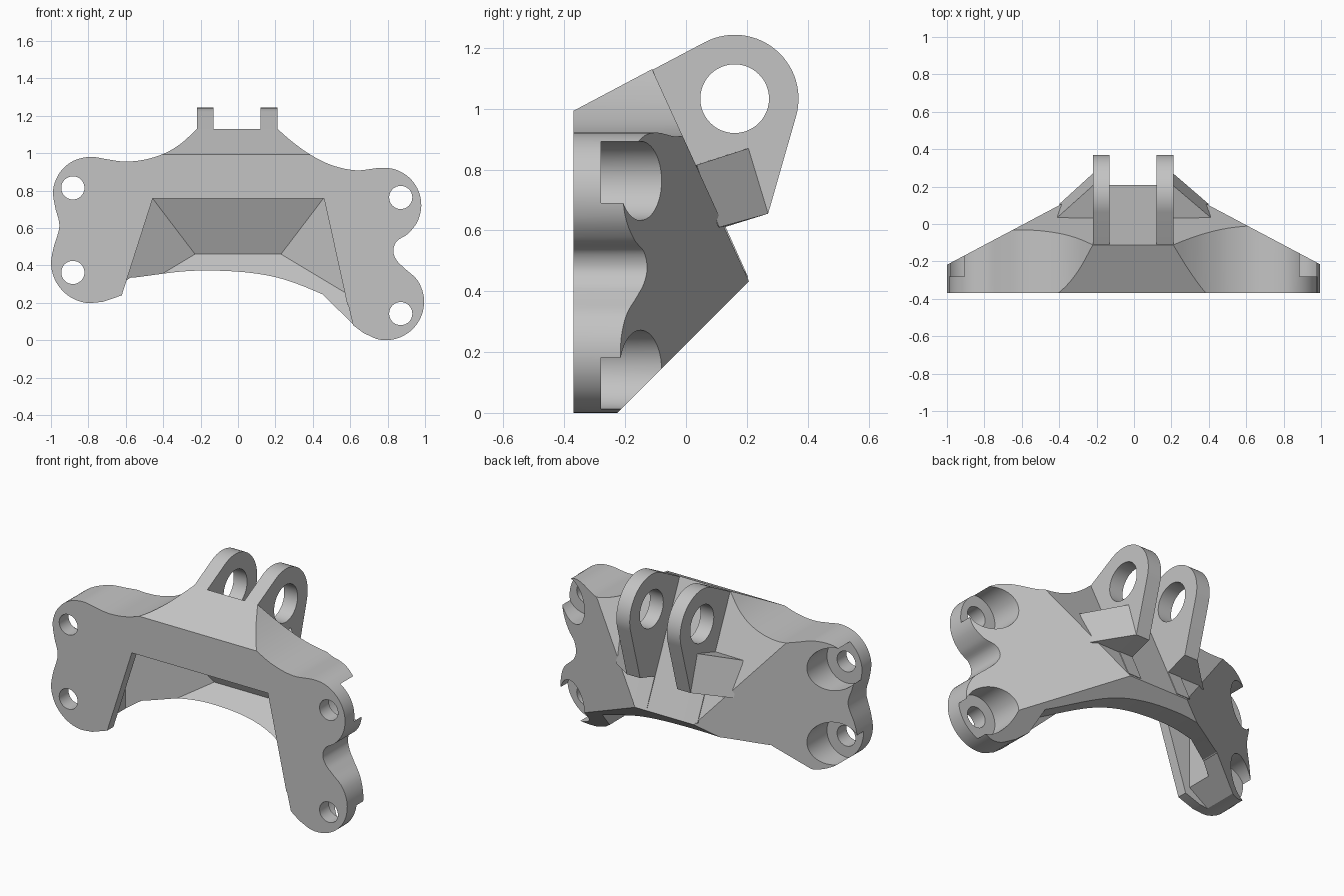
import bpy, bmesh, math
from mathutils import Vector

if "Cube" in bpy.data.objects:
    bpy.data.objects.remove(bpy.data.objects["Cube"], do_unlink=True)

steel = bpy.data.materials.new("matte grey metal")
steel.use_nodes = True
steel.diffuse_color = (0.55, 0.55, 0.55, 1)
steel.node_tree.nodes["Principled BSDF"].inputs["Base Color"].default_value = (0.55, 0.55, 0.55, 1)


def finish(bm, name):
    bmesh.ops.recalc_face_normals(bm, faces=bm.faces)
    mesh = bpy.data.meshes.new(name)
    bm.to_mesh(mesh)
    bm.free()
    mesh.materials.append(steel)
    obj = bpy.data.objects.new(name, mesh)
    bpy.context.collection.objects.link(obj)
    return obj


def prism(name, points, axis, start, end):
    """Extrude a closed 2D outline along x (outline in y, z) or y (outline in x, z)."""
    bm = bmesh.new()
    place = (lambda p: (start, p[0], p[1])) if axis == "x" else (lambda p: (p[0], start, p[1]))
    face = bm.faces.new([bm.verts.new(place(p)) for p in points])
    out = bmesh.ops.extrude_face_region(bm, geom=[face])
    shift = Vector((end - start, 0, 0)) if axis == "x" else Vector((0, end - start, 0))
    bmesh.ops.translate(bm, vec=shift, verts=[g for g in out["geom"] if isinstance(g, bmesh.types.BMVert)])
    return finish(bm, name)


def bounded(name, planes):
    """Convex solid left after slicing a large block by (point, outward normal) planes."""
    bm = bmesh.new()
    bmesh.ops.create_cube(bm, size=4)
    for point, normal in planes:
        geom = bm.verts[:] + bm.edges[:] + bm.faces[:]
        bmesh.ops.bisect_plane(bm, geom=geom, plane_co=point, plane_no=normal, clear_outer=True)
        bmesh.ops.holes_fill(bm, edges=[e for e in bm.edges if e.is_boundary], sides=0)
    return finish(bm, name)


def boolean(obj, cutter, operation="DIFFERENCE"):
    mod = obj.modifiers.new("cut", "BOOLEAN")
    mod.operation, mod.object, mod.solver = operation, cutter, "EXACT"
    bpy.context.view_layer.update()
    result = obj.evaluated_get(bpy.context.evaluated_depsgraph_get())
    mesh = bpy.data.meshes.new_from_object(result)
    obj.modifiers.clear()
    obj.data = mesh
    bpy.data.objects.remove(cutter, do_unlink=True)


def arc(cx, cz, r, a, b, n):
    steps = [math.radians(a + (b - a) * i / n) for i in range(n + 1)]
    return [(cx + r * math.cos(t), cz + r * math.sin(t)) for t in steps]


def spline(points, n=5):
    """Smooth run through the points, ends included."""
    p = [Vector(q) for q in points]
    p = [2 * p[0] - p[1]] + p + [2 * p[-1] - p[-2]]
    run = []
    for a, b, c, d in zip(p, p[1:], p[2:], p[3:]):
        for i in range(n):
            t = i / n
            run.append(0.5 * (2 * b + (c - a) * t + (2 * a - 5 * b + 4 * c - d) * t**2
                              + (3 * b - a - 3 * c + d) * t**3))
    return run + [p[-2]]


def smooth(obj):
    bpy.ops.object.select_all(action="DESELECT")
    obj.select_set(True)
    bpy.context.view_layer.objects.active = obj
    bpy.ops.object.shade_smooth_by_angle(angle=math.radians(25))


# Lobed front outline of the body
left_side = spline([(-.22, 1.13), (-.3, 1.055), (-.39, 1.0), (-.5, .965), (-.607, .955), (-.7, .967)]
                   + arc(-.79, .78, .2, 90, 200, 4) + [(-.955, .61)]
                   + arc(-.78, .417, .22, 160, 285, 5))
underside = spline([(-.58, .332), (-.2, .372), (.2, .337), (.59, .187)], 8)
right_side = spline(arc(.79, .205, .205, 235, 420, 7) + [(.85, .425), (.83, .476), (.85, .53)]
                    + arc(.78, .722, .2, -50, 95, 6)
                    + [(.63, .908), (.5, .936), (.39, .99), (.295, 1.057), (.21, 1.13)])
outline = left_side + [(-.62, .24)] + underside + [(.615, .08)] + right_side
body = prism("bracket_body", outline, "y", -.37, .4)

# Sloping top, back, underside and flanks
boolean(body, bounded("envelope", [
    ((0, -.37, .993), (0, -.53, 1)),
    ((0, .205, .437), (0, 2.19, 1)),
    ((0, 0, .225), (0, 1, -1)),
    ((0, .312, 0), (.53, 1, 0)),
    ((0, .312, 0), (-.53, 1, 0))]), "INTERSECT")

# Tapered hollow behind a thin front plate, open below
hollow = [
    ((0, 0, .757), (0, 0, 1)),
    ((0, .1, .46), (0, 2.19, 1)),
    ((0, 0, .36), (0, 1, -1)),
    ((.23, .1, 0), (.6, 1, 0)),
    ((-.23, .1, 0), (-.6, 1, 0))]
boolean(body, bounded("cavity", hollow + [
    ((0, -.31, 0), (0, -1, 0)),
    ((.64, 0, 0), (1, 0, 0)),
    ((-.65, 0, 0), (-1, 0, 0))]))

# Trapezoid window in the front plate
boolean(body, bounded("window", hollow + [
    ((.46, 0, .757), (1, 0, .22)),
    ((-.456, 0, .757), (-1, 0, .32))]))

# Lower corner trimmed behind the front plate
boolean(body, prism("corner_trim", [(-.57, .337), (-.79, .19), (-.57, .19)], "y", -.31, .4))

# Bolt holes with wide recesses from the back
for x, z in [(-.883, .814), (-.883, .362), (.87, .763), (.87, .142)]:
    boolean(body, prism("recess", arc(x, z, .13, 0, 352.5, 47), "y", -.28, .6))
    boolean(body, prism("bolt_hole", arc(x, z, .062, 0, 348.75, 31), "y", -.6, .6))
smooth(body)

# Pair of pin lugs, each with a wedge gusset on its outer side
lug_outline = ([(-.11, 1.128)] + arc(.16, 1.033, .21, 118, -17, 28)
               + [(.27, .655), (.13, .612), (.205, .445), (.17, .445), (-.13, 1.09)])
for side, inner, outer, tip in [("left", .12, .21, .41), ("right", -.13, -.22, -.41)]:
    lug = prism(side + "_lug", lug_outline, "x", inner, outer)
    boolean(lug, prism("pin_hole", arc(.16, 1.033, .113, 0, 352.5, 47), "x", -1, 1))
    smooth(lug)
    bm = bmesh.new()
    for co in [(outer, .03, .815), (outer, .205, .87), (outer, .27, .655), (outer, .125, .61),
               (tip, .035, .815), (tip * .968, .109, .61), (outer, .07, .65), (tip * .9, .05, .7)]:
        bm.verts.new(co)
    bmesh.ops.convex_hull(bm, input=bm.verts)
    bmesh.ops.dissolve_limit(bm, angle_limit=.05, verts=bm.verts, edges=bm.edges)
    finish(bm, side + "_gusset")
